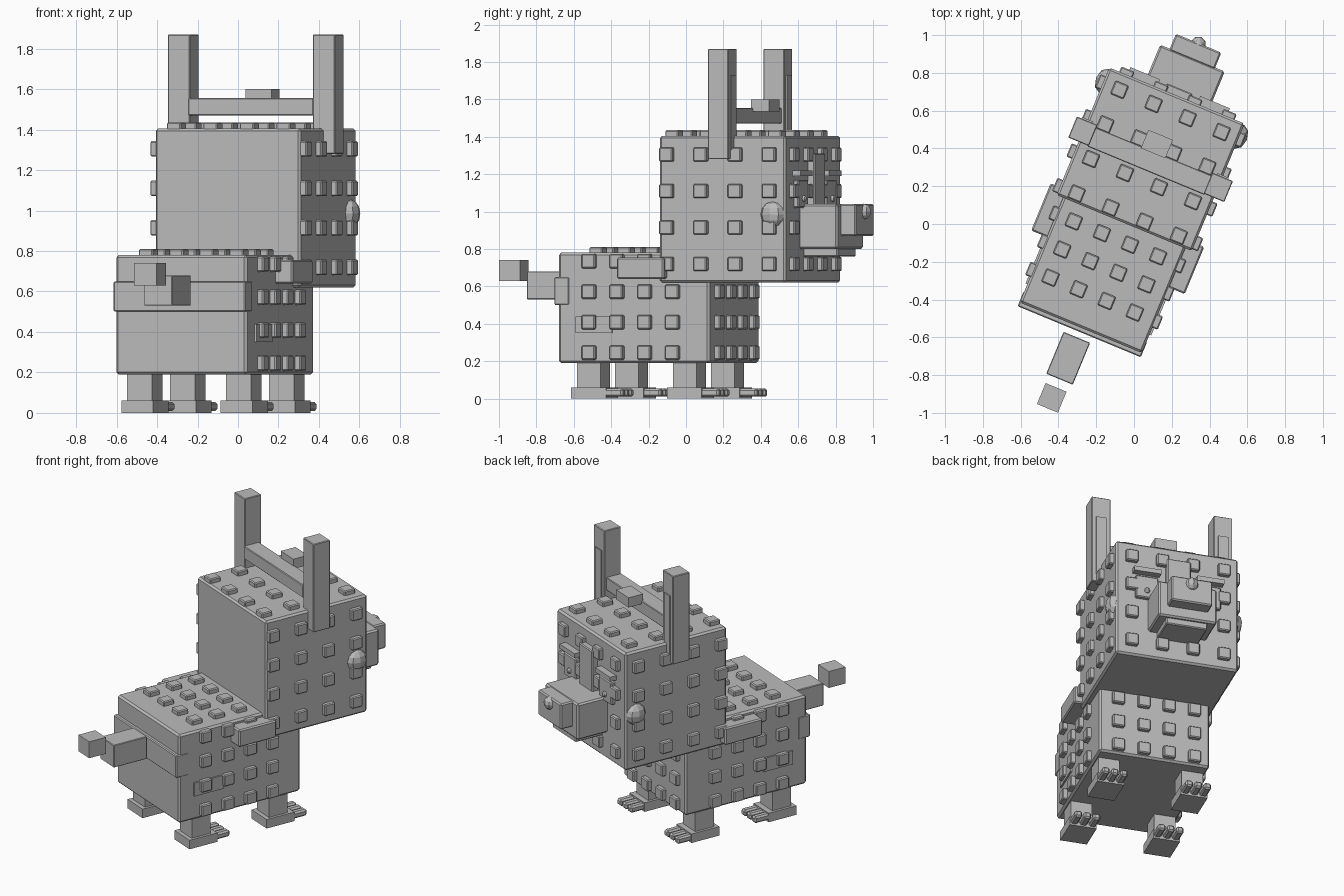
import bpy, bmesh, math
from mathutils import Matrix, Vector

cube = bpy.data.objects.get("Cube")
if cube:
    bpy.data.objects.remove(cube, do_unlink=True)

# One plain grey for the whole animal
grey = bpy.data.materials.new("plain_grey")
grey.use_nodes = True
tone = (0.5, 0.5, 0.5, 1)
grey.diffuse_color = tone
grey.node_tree.nodes["Principled BSDF"].inputs["Base Color"].default_value = tone

# The animal stands turned; parts use its own axes: x across, y forward
CENTRE = -0.05
TURN = Matrix.Rotation(math.radians(-22.5), 4, 'Z') @ Matrix.Translation((CENTRE, 0, 0))


def finish(name, bm, bevel=0):
    mesh = bpy.data.meshes.new(name)
    bm.to_mesh(mesh)
    bm.free()
    mesh.materials.append(grey)
    obj = bpy.data.objects.new(name, mesh)
    obj.matrix_world = TURN
    bpy.context.collection.objects.link(obj)
    if bevel:
        mod = obj.modifiers.new("soft_edges", 'BEVEL')
        mod.width = bevel
        mod.segments = 1
    return obj


def add_box(bm, x, y, z):
    """Box from (min, max) pairs."""
    size = [b - a for a, b in (x, y, z)]
    mid = Vector([(a + b) / 2 for a, b in (x, y, z)])
    bmesh.ops.create_cube(bm, size=1, matrix=Matrix.Translation(mid) @ Matrix.Diagonal((*size, 1)))


def box(name, x, y, z, bevel=0.0):
    bm = bmesh.new()
    add_box(bm, x, y, z)
    return finish(name, bm, bevel)


def span(mid, size):
    return (mid - size / 2, mid + size / 2)


def ball(name, place, radius, squash=(1, 1, 1)):
    bm = bmesh.new()
    matrix = Matrix.Translation(place) @ Matrix.Diagonal((*squash, 1))
    bmesh.ops.create_uvsphere(bm, u_segments=8, v_segments=6, radius=radius, matrix=matrix)
    return finish(name, bm)


def studs(name, axis, level, out, firsts, seconds, size=0.076, thick=0.03):
    """Grid of square studs on the plane where the axis equals level."""
    bm = bmesh.new()
    for a in firsts:
        for b in seconds:
            ranges = [span(a, size), span(b, size)]
            ranges.insert(axis, tuple(sorted((level - out * 0.02, level + out * thick))))
            add_box(bm, *ranges)
    return finish(name, bm, 0.006)


def row(mid, step):
    return [mid + step * (i - 1.5) for i in range(4)]


# Body and head blocks
box("body", (-0.35, 0.35), (-0.615, 0.258), (0.19, 0.78), 0.012)
box("rump_band", (-0.353, 0.353), (-0.638, -0.55), (0.5, 0.65), 0.006)
box("head", (-0.388, 0.388), (-0.015, 0.715), (0.62, 1.405), 0.012)

# Studs on head and body
head_x, head_y, head_z = row(0, 0.195), row(0.33, 0.198), row(1.012, 0.195)
body_x, body_y, body_z = row(-0.008, 0.161), row(-0.19, 0.161), row(0.49, 0.163)
studs("head_top_studs", 2, 1.405, 1, head_x, head_y)
studs("head_front_studs", 1, 0.715, 1, head_x, head_z)
studs("body_top_studs", 2, 0.78, 1, body_x, body_y[:3])
studs("body_front_studs", 1, 0.258, 1, body_x, body_z[:3])
for side, s in (("right", 1), ("left", -1)):
    studs(side + "_head_studs", 0, s * 0.388, s, head_y, head_z)
    studs(side + "_body_studs", 0, s * 0.35, s, body_y, body_z)

# Paired parts
for side, s in (("right", 1), ("left", -1)):
    # Ear with thin inner plate
    box(side + "_ear", span(s * 0.388, 0.118), (0.29, 0.41), (1.28, 1.87), 0.004)
    box(side + "_inner_ear", span(s * 0.388, 0.065), (0.4, 0.418), (1.33, 1.73))
    # Shoulder fin and haunch plate
    box(side + "_shoulder_fin", span(s * 0.385, 0.11), (-0.24, 0.03), (0.64, 0.755), 0.008)
    box(side + "_haunch_plate", span(s * 0.345, 0.03), (-0.51, -0.3), (0.35, 0.44))
    # Eye, pupil, brow and cheek
    box(side + "_eye", span(s * 0.2, 0.14), (0.7, 0.742), (1.02, 1.17), 0.006)
    ball(side + "_pupil", (s * 0.2, 0.742, 1.07), 0.018)
    box(side + "_brow", span(s * 0.2, 0.17), (0.7, 0.76), (1.19, 1.22))
    ball(side + "_cheek", (s * 0.388, 0.64, 0.985), 0.068, (0.65, 1, 1))
    # Legs with feet and three toes
    for end, y in (("back", -0.445), ("front", 0.11)):
        x = s * 0.265
        name = side + "_" + end
        box(name + "_leg", span(x, 0.135), span(y, 0.135), (0.04, 0.21))
        box(name + "_foot", span(x, 0.17), (y - 0.095, y + 0.105), (0, 0.06))
        bm = bmesh.new()
        for i in (-1, 0, 1):
            add_box(bm, span(x + i * 0.058, 0.046), (y + 0.09, y + 0.2), (0.01, 0.053))
        finish(name + "_toes", bm, 0.01)

# Head band with its small knob
box("head_band", (-0.335, 0.335), (0.285, 0.395), (1.47, 1.555), 0.004)
box("band_knob", span(0, 0.14), (0.385, 0.49), (1.535, 1.6))

# Face
box("blaze", span(0, 0.15), (0.7, 0.755), (1.03, 1.31), 0.006)
box("muzzle", span(0, 0.37), (0.7, 0.93), (0.8, 1.04), 0.01)
box("muzzle_tip", span(0, 0.26), (0.92, 1.015), (0.87, 1.04), 0.008)
box("jaw", span(0, 0.26), (0.7, 0.91), (0.76, 0.81), 0.006)
ball("nose", (0, 1.008, 1.0), 0.042)

# Tail
box("tail", span(0, 0.152), (-0.91, -0.67), (0.53, 0.68), 0.004)
box("tail_tip", span(0, 0.12), (-1.077, -0.957), (0.63, 0.74))
